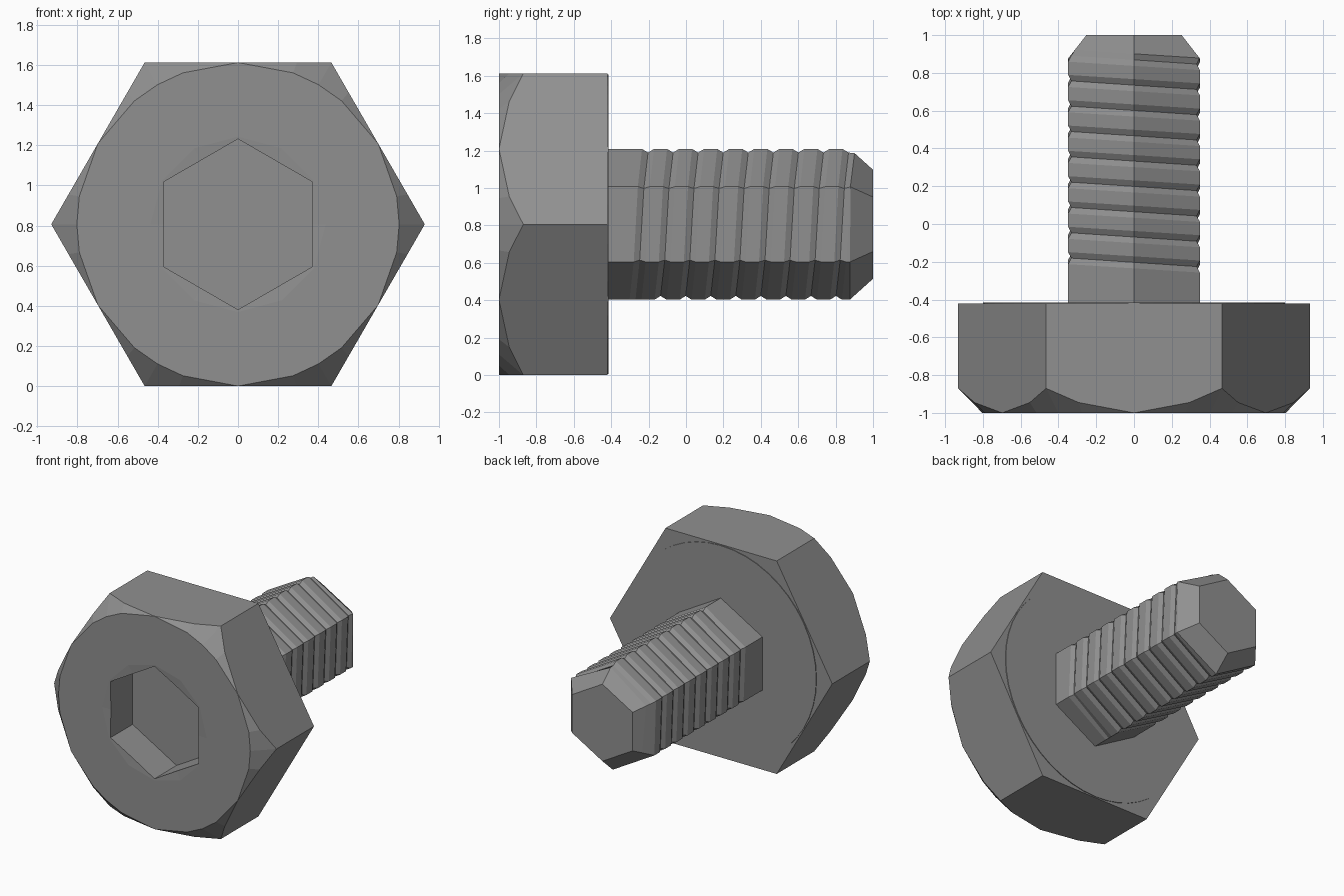
import bpy, bmesh, math

if "Cube" in bpy.data.objects:
    bpy.data.objects.remove(bpy.data.objects["Cube"])

ZC = 0.806  # height of the bolt axis

steel = bpy.data.materials.new("dark_steel")
steel.diffuse_color = (0.28, 0.28, 0.28, 1)
steel.use_nodes = True
steel.node_tree.nodes["Principled BSDF"].inputs["Base Color"].default_value = steel.diffuse_color


def pt(deg, r, y):
    a = math.radians(deg)
    return (r * math.cos(a), y, ZC + r * math.sin(a))


def ring(bm, pts):
    return [bm.verts.new(p) for p in pts]


def bridge(bm, a, b, closed=True):
    n = len(a)
    for i in range(n if closed else n - 1):
        j = (i + 1) % n
        bm.faces.new((a[i], a[j], b[j], b[i]))


def finish(bm, name):
    bmesh.ops.remove_doubles(bm, verts=bm.verts, dist=0.0005)
    bmesh.ops.recalc_face_normals(bm, faces=bm.faces)
    me = bpy.data.meshes.new(name)
    bm.to_mesh(me)
    bm.free()
    me.materials.append(steel)
    ob = bpy.data.objects.new(name, me)
    bpy.context.collection.objects.link(ob)
    return ob


# Hex head with a chamfered front and a hex socket
bm = bmesh.new()
steps = [(0, -0.87), (10, -0.945), (30, -1.0), (50, -0.945)]
angles = [(60 * s + a, a, y) for s in range(6) for a, y in steps]


def flat_r(a):
    return ZC / math.cos(math.radians(a - 30))


back = ring(bm, [pt(g, flat_r(a), -0.42) for g, a, y in angles])
rim = ring(bm, [pt(g, flat_r(a), y) for g, a, y in angles])
face = ring(bm, [pt(g, ZC if a == 30 else 0.803, -1) for g, a, y in angles])
bm.faces.new(back)
bridge(bm, back, rim)
bridge(bm, rim, face)
# socket: countersunk 12-sided mouth, straight hex walls, flat floor
hex_r = [0.425 if k % 2 else 0.368 for k in range(12)]
mouth = ring(bm, [pt(30 * k, 0.437, -1) for k in range(12)])
lip = ring(bm, [pt(30 * k, hex_r[k], -0.999 if k % 2 else -0.995) for k in range(12)])
floor = ring(bm, [pt(30 * k, hex_r[k], -0.735) for k in range(12)])
bridge(bm, mouth, lip)
bridge(bm, lip, floor)
bm.faces.new(floor)
loops = [bm.edges.get((l[i], l[i - 1])) or bm.edges.new((l[i], l[i - 1]))
         for l in (face, mouth) for i in range(len(l))]
bmesh.ops.triangle_fill(bm, edges=loops, use_beauty=True, normal=(0, -1, 0))
finish(bm, "hex_head")

# Thin round bearing face behind the head
bm = bmesh.new()
d0 = ring(bm, [pt(7.5 * k, 0.8, -0.43) for k in range(48)])
d1 = ring(bm, [pt(7.5 * k, 0.8, -0.415) for k in range(48)])
bridge(bm, d0, d1)
bm.faces.new(d0)
bm.faces.new(d1)
finish(bm, "bearing_face")

# Hexagonal shank with a helical groove and a chamfered tip
R, PITCH, HALF, DEPTH, TIP = 0.403, 0.134, 0.032, 0.02, 0.876
bm = bmesh.new()


def column(k):
    def v(y, dip=0.0):
        r = min(R - dip, R - 0.9 * (y - TIP))
        return bm.verts.new(pt(-90 + 60 * k, r, y))
    col = [v(-0.43)]
    for g in range(9):
        c = -0.27 + PITCH * (g + k / 6)
        if g == 8:
            col.append(v(min(TIP, c - HALF - 0.002)))
        runout = (k == 0 and g == 0) or (k == 6 and g == 8)
        col += [v(c - HALF), v(c, 0 if runout else DEPTH), v(c + HALF)]
    return col + [v(max(TIP, c + HALF + 0.002)), v(1.0)]


cols = [column(k) for k in range(7)]
for a, b in zip(cols, cols[1:]):
    bridge(bm, a, b, closed=False)
bm.faces.new([c[0] for c in cols[:6]])
bm.faces.new([c[-1] for c in cols[:6]])
finish(bm, "threaded_shank")
